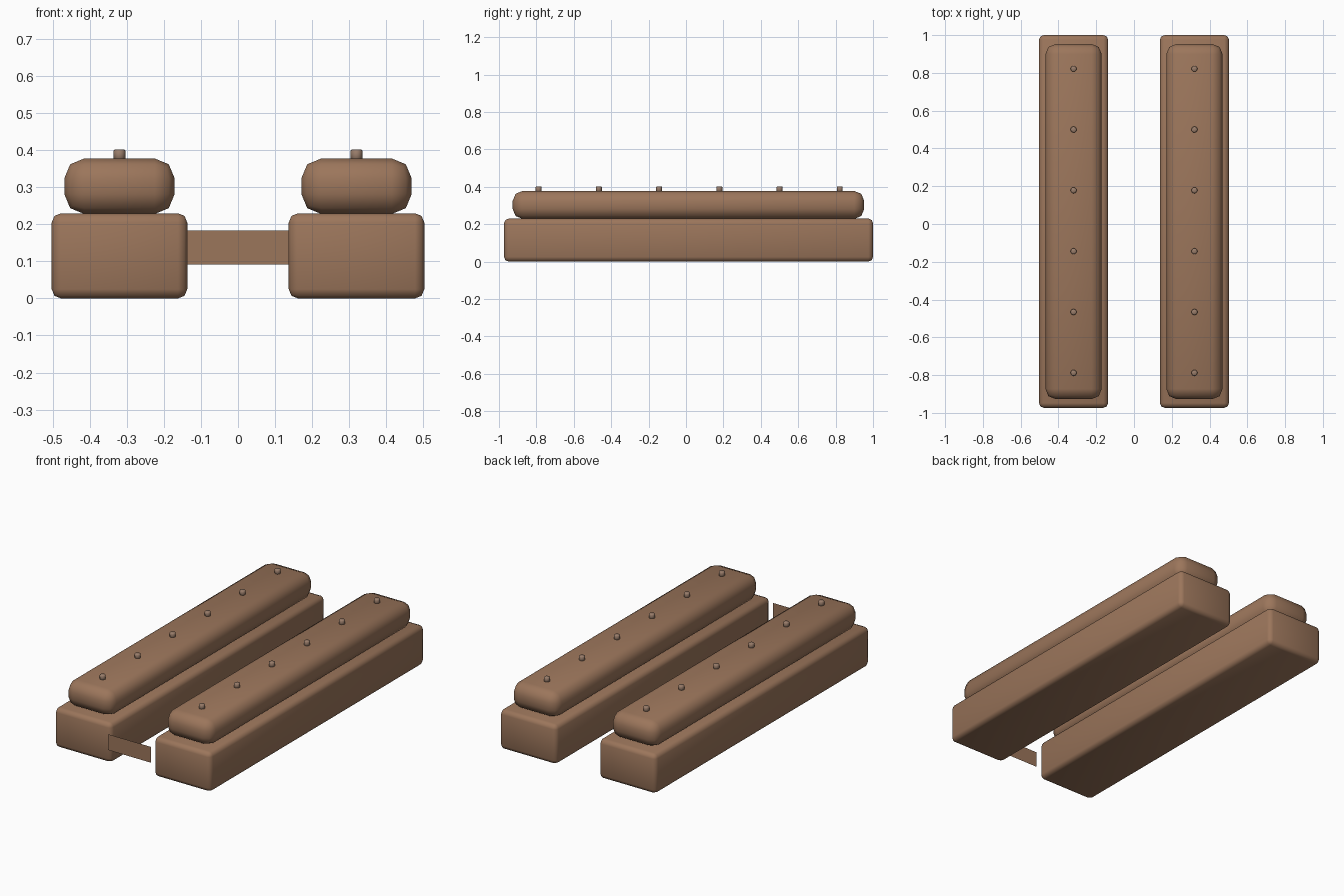
import bpy
import bmesh

if "Cube" in bpy.data.objects:
    bpy.data.objects.remove(bpy.data.objects["Cube"])


def material(name, rgb):
    m = bpy.data.materials.new(name)
    m.diffuse_color = (*rgb, 1.0)
    m.use_nodes = True
    m.node_tree.nodes["Principled BSDF"].inputs["Base Color"].default_value = m.diffuse_color
    return m


brown = material("warm_brown", (0.33, 0.18, 0.105))
stud_brown = material("dull_bronze", (0.32, 0.205, 0.145))


def finish(name, bm, mat, smooth=True):
    bmesh.ops.recalc_face_normals(bm, faces=bm.faces)
    mesh = bpy.data.meshes.new(name)
    bm.to_mesh(mesh)
    bm.free()
    mesh.materials.append(mat)
    for p in mesh.polygons:
        p.use_smooth = smooth
    obj = bpy.data.objects.new(name, mesh)
    bpy.context.collection.objects.link(obj)
    return obj


def rounded_box(name, lo, hi, radius, mat):
    bm = bmesh.new()
    bmesh.ops.create_cube(bm, size=1)
    for v in bm.verts:
        v.co = [lo[i] if v.co[i] < 0 else hi[i] for i in range(3)]
    bmesh.ops.bevel(bm, geom=bm.edges[:], offset=radius, segments=2,
                    profile=0.5, affect='EDGES')
    return finish(name, bm, mat)


def stud(name, x, y):
    bm = bmesh.new()
    bmesh.ops.create_cone(bm, cap_ends=True, segments=12,
                          radius1=0.016, radius2=0.016, depth=0.034)
    top = [e for e in bm.edges if all(v.co.z > 0 for v in e.verts)]
    bmesh.ops.bevel(bm, geom=top, offset=0.003, segments=1, affect='EDGES')
    bmesh.ops.translate(bm, verts=bm.verts, vec=(x, y, 0.385))
    finish(name, bm, stud_brown)


for side, cx in (("left", -0.32), ("right", 0.32)):
    # Long base block
    rounded_box(side + "_base", (cx - 0.183, -0.973, 0),
                (cx + 0.183, 1.0, 0.23), 0.025, brown)
    # Padded top with softer edges
    rounded_box(side + "_cushion", (cx - 0.149, -0.927, 0.228),
                (cx + 0.149, 0.953, 0.378), 0.054, brown)
    # Row of studs along the padded top
    for i in range(6):
        stud(f"{side}_stud_{i + 1}", cx, -0.788 + i * 0.322)

# Flat single-sheet strap spanning the gap at the front
bm = bmesh.new()
corners = [(-0.138, 0.092), (0.138, 0.092), (0.138, 0.184), (-0.138, 0.184)]
bm.faces.new([bm.verts.new((x, -1.0, z)) for x, z in corners])
strap = finish("front_strap", bm, brown, smooth=False)
